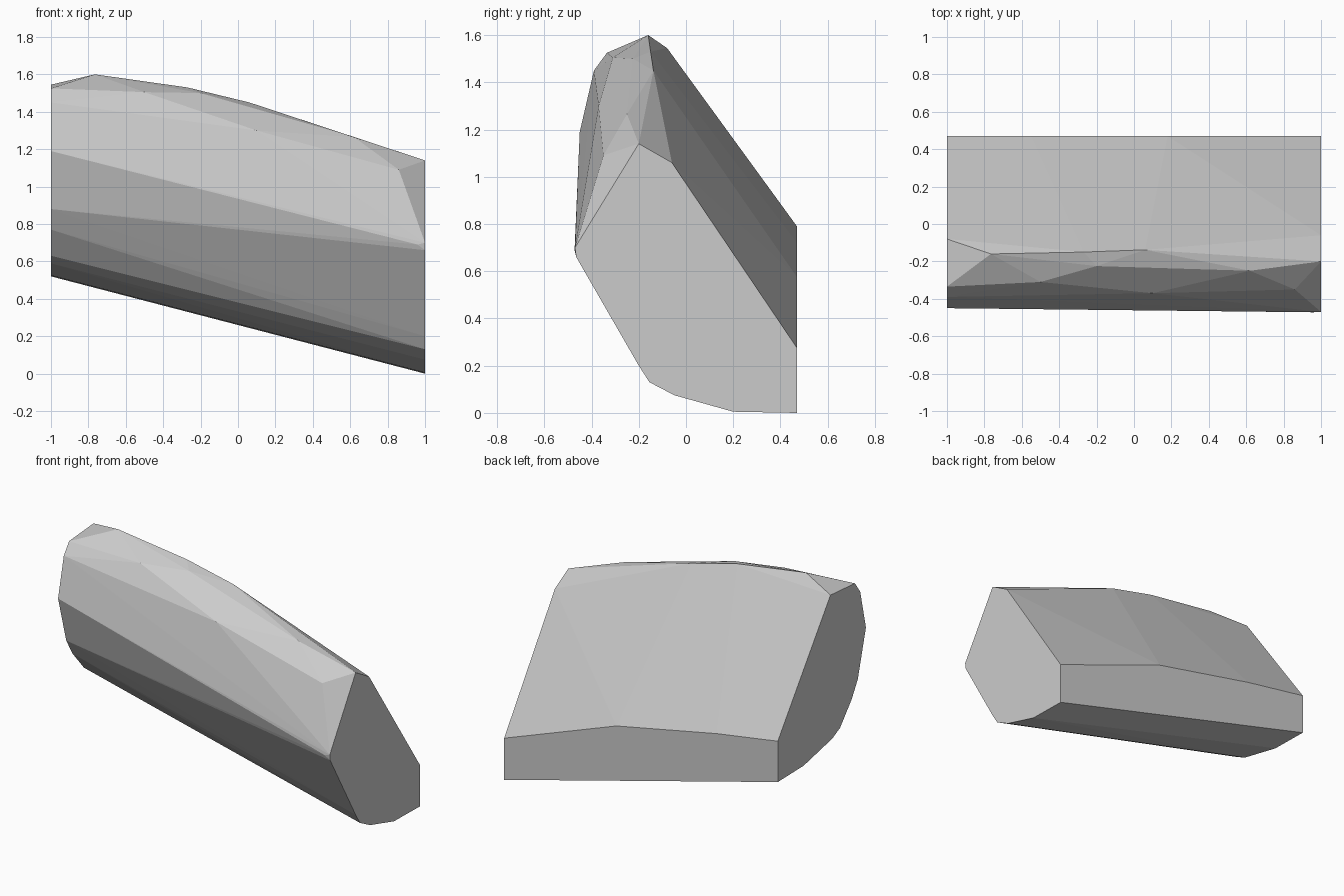
import bpy
import bmesh

if "Cube" in bpy.data.objects:
    bpy.data.objects.remove(bpy.data.objects["Cube"])

# end outlines of the slanted block, as (y, z)
right_end = [(-0.47, 0.70), (-0.465, 0.66), (-0.20, 0.20), (-0.155, 0.13), (-0.05, 0.075),
             (0.20, 0.005), (0.47, 0.0), (0.47, 0.275), (-0.06, 1.06), (-0.20, 1.14)]
left_end = [(-0.45, 1.19), (-0.365, 0.88), (-0.30, 0.77), (-0.18, 0.63), (-0.10, 0.59),
            (0.20, 0.525), (0.47, 0.52), (0.47, 0.79), (-0.08, 1.545), (-0.335, 1.525),
            (-0.39, 1.45)]

# chipped crest, back edge and front face corners, as (x, y, z)
crest = [(-0.765, -0.16, 1.60), (-0.27, -0.15, 1.53), (0.06, -0.138, 1.45),
         (0.62, -0.25, 1.265)]
back_edge = [(-0.55, 0.47, 0.72), (0.18, 0.47, 0.575)]
front_chips = [(-0.50, -0.31, 1.505), (-0.20, -0.225, 1.50), (0.10, -0.37, 1.30),
               (0.86, -0.35, 1.09), (0.96, -0.472, 0.69)]

points = [(1, y, z) for y, z in right_end] + [(-1, y, z) for y, z in left_end]
points += crest + back_edge + front_chips

# rock slab: the solid wrapped tightly around its corners
bm = bmesh.new()
verts = [bm.verts.new(p) for p in points]
bmesh.ops.convex_hull(bm, input=verts)
bmesh.ops.delete(bm, geom=[v for v in bm.verts if not v.link_faces], context='VERTS')
bmesh.ops.dissolve_limit(bm, angle_limit=0.01, verts=bm.verts[:], edges=bm.edges[:])
bmesh.ops.recalc_face_normals(bm, faces=bm.faces[:])
mesh = bpy.data.meshes.new("rock_slab")
bm.to_mesh(mesh)
bm.free()

# plain grey stone
stone = bpy.data.materials.new("grey_stone")
stone.diffuse_color = (0.6, 0.6, 0.6, 1)
stone.use_nodes = True
stone.node_tree.nodes["Principled BSDF"].inputs["Base Color"].default_value = stone.diffuse_color
mesh.materials.append(stone)
rock = bpy.data.objects.new("rock_slab", mesh)
bpy.context.collection.objects.link(rock)
